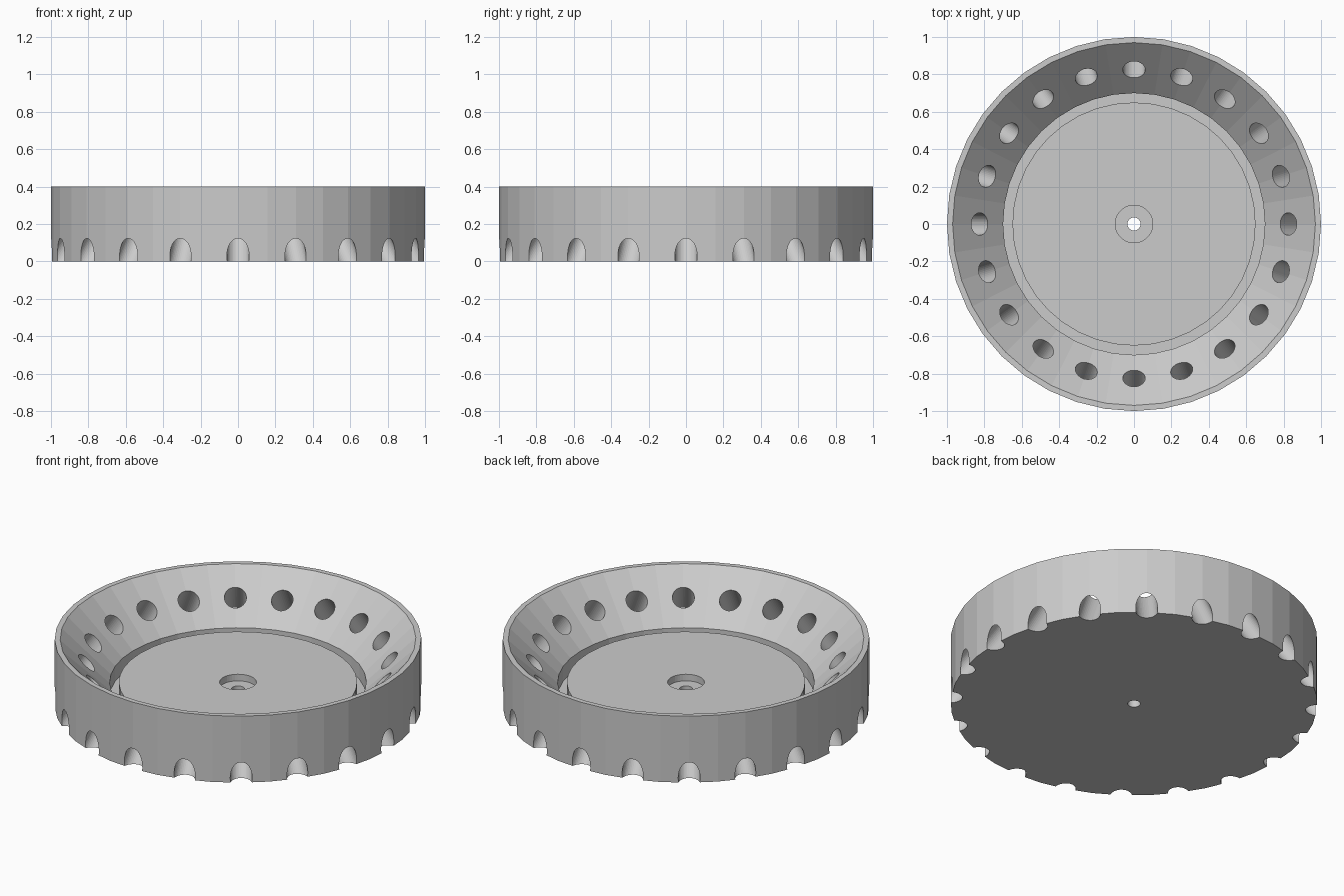
import bpy, bmesh, math
from mathutils import Matrix, Vector

SIDES = 40
HOLES = 20

cube = bpy.data.objects.get("Cube")
if cube:
    bpy.data.objects.remove(cube, do_unlink=True)

grey = bpy.data.materials.new("plain_grey")
grey.use_nodes = True
grey.diffuse_color = (0.6, 0.6, 0.6, 1)
grey.node_tree.nodes["Principled BSDF"].inputs["Base Color"].default_value = (0.6, 0.6, 0.6, 1)


def make_object(name, bm):
    bmesh.ops.recalc_face_normals(bm, faces=bm.faces)
    mesh = bpy.data.meshes.new(name)
    bm.to_mesh(mesh)
    bm.free()
    mesh.materials.append(grey)
    obj = bpy.data.objects.new(name, mesh)
    bpy.context.collection.objects.link(obj)
    return obj


def lathe(name, profile):
    """Turn a closed (radius, height) outline around z."""
    bm = bmesh.new()
    rings = []
    for i in range(SIDES):
        a = math.tau * i / SIDES
        rings.append([bm.verts.new((r * math.cos(a), r * math.sin(a), z)) for r, z in profile])
    n = len(profile)
    for i in range(SIDES):
        here, there = rings[i], rings[(i + 1) % SIDES]
        for j in range(n):
            k = (j + 1) % n
            bm.faces.new((here[j], there[j], there[k], here[k]))
    return make_object(name, bm)


# Dish: outer wall, sloped inner wall, groove, raised platform, stepped centre hole
dish = lathe("dish_ring", [
    (0.035, 0), (1, 0), (1, 0.4), (0.97, 0.4), (0.70, 0.14),
    (0.70, 0.05), (0.65, 0.05), (0.65, 0.14),
    (0.10, 0.14), (0.10, 0.10), (0.035, 0.10),
])

# Slanted drill holes through the sloped wall
bm = bmesh.new()
tilt = math.radians(54.5)
axis = Vector((math.cos(tilt), 0, -math.sin(tilt)))
lean = axis.to_track_quat('Z', 'Y').to_matrix().to_4x4()
for i in range(HOLES):
    place = (Matrix.Rotation(math.tau * i / HOLES, 4, 'Z')
             @ Matrix.Translation((0.826, 0, 0.262)) @ lean)
    bmesh.ops.create_cone(bm, cap_ends=True, segments=SIDES, radius1=0.06,
                          radius2=0.06, depth=0.9, matrix=place)
drills = make_object("hole_cutters", bm)
drills.hide_render = True

cut = dish.modifiers.new("holes", 'BOOLEAN')
cut.operation = 'DIFFERENCE'
cut.solver = 'EXACT'
cut.object = drills
bpy.context.view_layer.objects.active = dish
dish.select_set(True)
bpy.ops.object.modifier_apply(modifier=cut.name)
bpy.data.objects.remove(drills, do_unlink=True)
